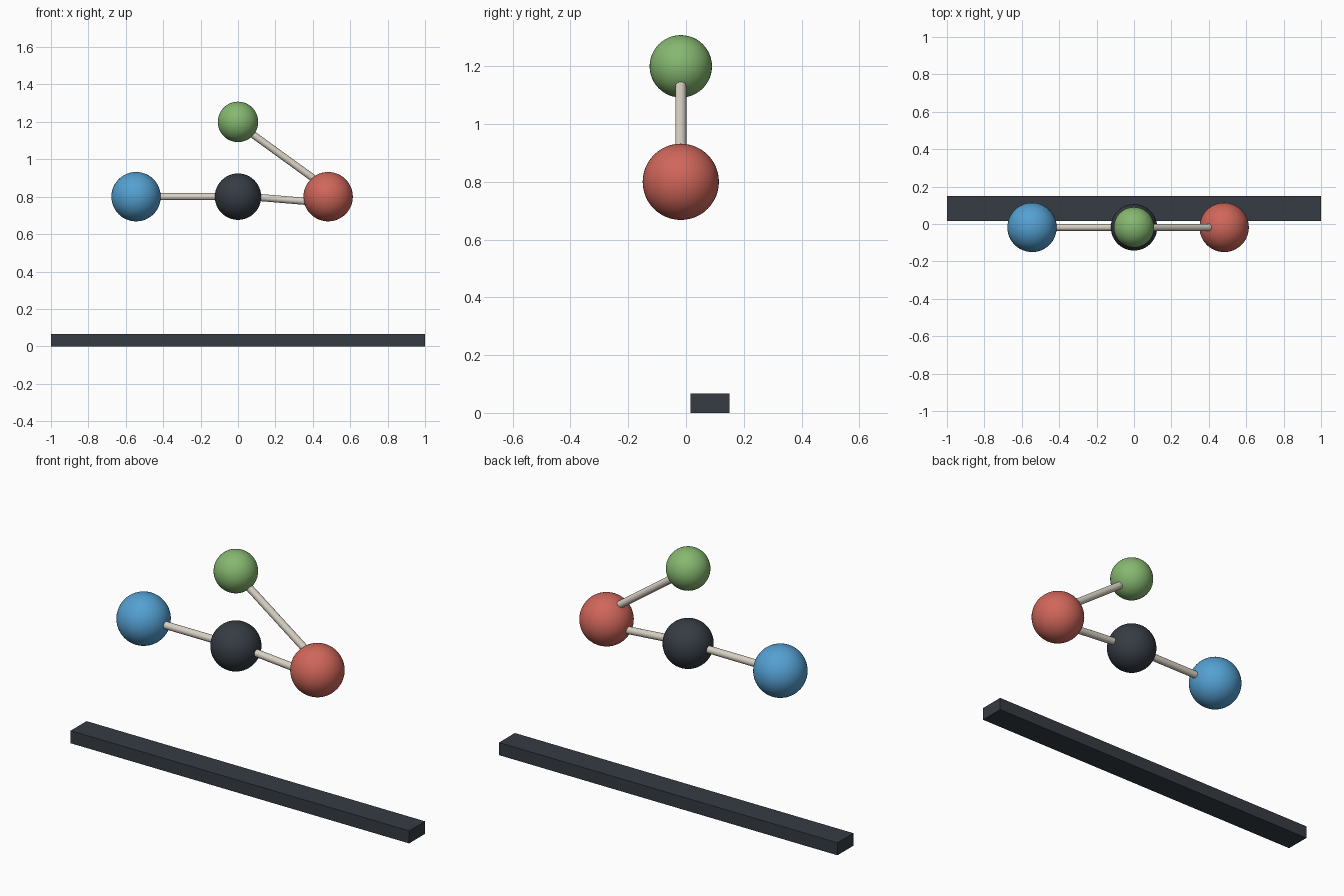
import bpy
from mathutils import Vector

cube = bpy.data.objects.get("Cube")
if cube:
    bpy.data.objects.remove(cube, do_unlink=True)


def material(name, rgb):
    """Flat material from 0-255 display colour, stored as linear values."""
    color = [((c / 255 + 0.055) / 1.055) ** 2.4 for c in rgb] + [1]
    mat = bpy.data.materials.new(name)
    mat.use_nodes = True
    mat.diffuse_color = color
    mat.node_tree.nodes["Principled BSDF"].inputs["Base Color"].default_value = color
    return mat


BLUE = material("blue", (84, 160, 210))
RED = material("red", (208, 102, 90))
GREEN = material("green", (134, 184, 112))
CHARCOAL = material("charcoal", (54, 60, 68))
IVORY = material("ivory", (216, 209, 196))

BALL_Y = -0.018
ROD_RADIUS = 0.019


def finish(name, mat, smooth=True):
    obj = bpy.context.object
    obj.name = obj.data.name = name
    obj.data.materials.append(mat)
    if smooth:
        bpy.ops.object.shade_smooth_by_angle()
    return obj


def ball(name, x, z, radius, mat):
    bpy.ops.mesh.primitive_uv_sphere_add(
        segments=48, ring_count=24, radius=radius, location=(x, BALL_Y, z))
    finish(name, mat)


def rod(name, start, end):
    a, b = (Vector((x, BALL_Y, z)) for x, z in (start, end))
    axis = b - a
    bpy.ops.mesh.primitive_cylinder_add(
        vertices=24, radius=ROD_RADIUS, depth=axis.length, location=(a + b) / 2,
        rotation=axis.to_track_quat("Z", "Y").to_euler())
    finish(name, IVORY)


# Balls
ball("right_ball", -0.545, 0.80, 0.132, BLUE)
ball("centre_ball", 0, 0.80, 0.124, CHARCOAL)
ball("left_ball", 0.482, 0.80, 0.132, RED)
ball("top_ball", 0, 1.20, 0.108, GREEN)

# Connecting rods, ending inside the balls
rod("right_rod", (-0.545, 0.80), (0, 0.80))
rod("left_rod", (0, 0.805), (0.46, 0.767))
rod("slanted_rod", (0, 1.19), (0.46, 0.857))

# Base bar, set behind the balls
bpy.ops.mesh.primitive_cube_add(size=1, location=(0, 0.083, 0.0335))
bar = finish("base_bar", CHARCOAL, smooth=False)
bar.scale = (2, 0.134, 0.067)
